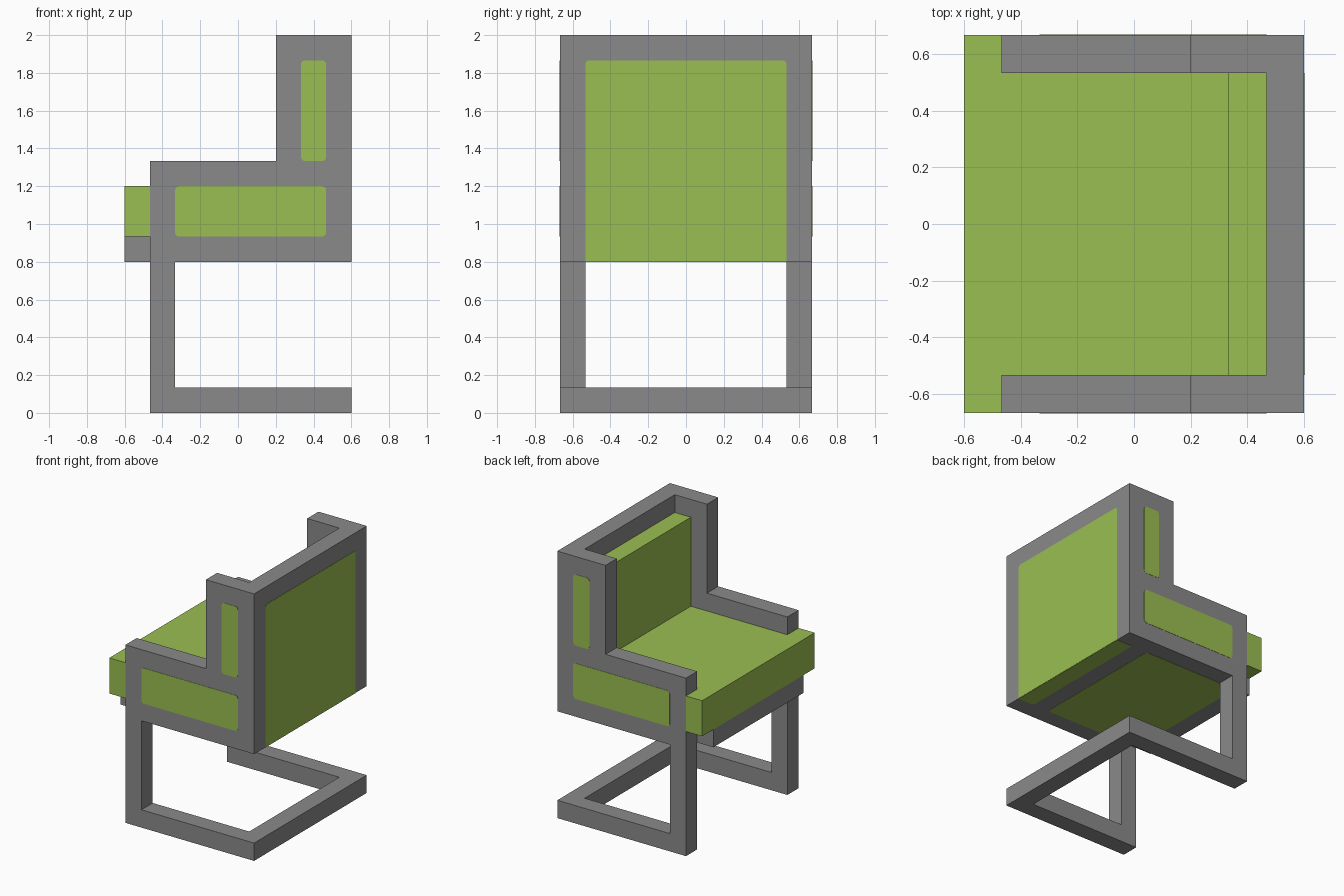
import bpy, bmesh, math

if "Cube" in bpy.data.objects:
    bpy.data.objects.remove(bpy.data.objects["Cube"])

U = 2 / 15          # frame bar thickness
R = 0.022           # corner radius of painted panels
T = 0.002           # how far panels stand proud


def material(name, rgb):
    m = bpy.data.materials.new(name)
    m.diffuse_color = (*rgb, 1)
    m.use_nodes = True
    m.node_tree.nodes["Principled BSDF"].inputs["Base Color"].default_value = m.diffuse_color
    return m


GREY = material("frame grey", (0.254, 0.254, 0.254))
GREEN = material("cushion green", (0.323, 0.521, 0.084))


def prism(name, profile, axis, a, b, mat):
    """Extrude a 2D profile along an axis from a to b."""
    place = {"x": lambda u, v, t: (t, u, v),
             "y": lambda u, v, t: (u, t, v),
             "z": lambda u, v, t: (u, v, t)}[axis]
    bm = bmesh.new()
    lo = [bm.verts.new(place(u, v, a)) for u, v in profile]
    hi = [bm.verts.new(place(u, v, b)) for u, v in profile]
    bm.faces.new(lo)
    bm.faces.new(hi)
    n = len(profile)
    for i in range(n):
        j = (i + 1) % n
        bm.faces.new((lo[i], lo[j], hi[j], hi[i]))
    bmesh.ops.recalc_face_normals(bm, faces=bm.faces)
    me = bpy.data.meshes.new(name)
    bm.to_mesh(me)
    bm.free()
    me.materials.append(mat)
    ob = bpy.data.objects.new(name, me)
    bpy.context.collection.objects.link(ob)
    return ob


def rect(u0, u1, v0, v1, rounded=(0, 0, 0, 0)):
    """Rectangle; corners counter-clockwise from lower left, optionally rounded."""
    pts = []
    corners = [(u0, v0, 1, 1), (u1, v0, -1, 1), (u1, v1, -1, -1), (u0, v1, 1, -1)]
    for k, (u, v, su, sv) in enumerate(corners):
        if not rounded[k]:
            pts.append((u, v))
            continue
        for s in range(5):
            ang = math.pi + k * math.pi / 2 + s * math.pi / 8
            pts.append((u + su * R + R * math.cos(ang), v + sv * R + R * math.sin(ang)))
    return pts


ALL = (1, 1, 1, 1)

# Side frames: leg, floor runner, arm and back wing in one profile
side_profile = [(-3.5, 0), (4.5, 0), (4.5, 1), (-2.5, 1), (-2.5, 6), (4.5, 6),
                (4.5, 15), (1.5, 15), (1.5, 10), (-3.5, 10)]
side_profile = [(u * U, v * U) for u, v in side_profile]
for s, label in ((-1, "right"), (1, "left")):
    prism(f"side_frame_{label}", side_profile, "y", s * 4 * U, s * 5 * U, GREY)
    # Green inlays on the outer sides
    for part, box in (("arm", (-2.5, 3.5, 7, 9)), ("wing", (2.5, 3.5, 10, 14))):
        prism(f"{part}_inlay_{label}", rect(*[c * U for c in box], ALL), "y",
              s * (5 * U - T), s * (5 * U + T), GREEN)

# Cross parts of the frame
prism("floor_back_bar", rect(3.5 * U, 4.5 * U, 0, U), "y", -4 * U, 4 * U, GREY)
prism("back_panel", rect(3.5 * U, 4.5 * U, 6 * U, 15 * U), "y", -4 * U, 4 * U, GREY)
prism("seat_base", rect(-4.5 * U, 3.5 * U, 6 * U, 7 * U), "y", -4 * U, 4 * U, GREY)

# Green inlays on the back and underneath
prism("back_inlay", rect(-4 * U, 4 * U, 6 * U, 14 * U, (0, 0, 1, 1)), "x",
      4.5 * U - T, 4.5 * U + T, GREEN)
prism("back_inlay_bottom", rect(3.5 * U, 4.5 * U, -4 * U, 4 * U, (1, 0, 0, 1)), "z",
      6 * U - T, 6 * U + T, GREEN)
prism("seat_base_inlay", rect(-3.5 * U, 2.5 * U, -4 * U, 4 * U, ALL), "z",
      6 * U - T, 6 * U + T, GREEN)

# T-shaped seat cushion wrapping in front of the arms
seat = [(-4.5, -5), (-3.5, -5), (-3.5, -4), (3.5, -4),
        (3.5, 4), (-3.5, 4), (-3.5, 5), (-4.5, 5)]
prism("seat_cushion", [(u * U, v * U) for u, v in seat], "z", 7 * U, 9 * U, GREEN)

# Back cushion
prism("back_cushion", rect(2.5 * U, 3.5 * U, 9 * U, 14 * U), "y", -4 * U, 4 * U, GREEN)
